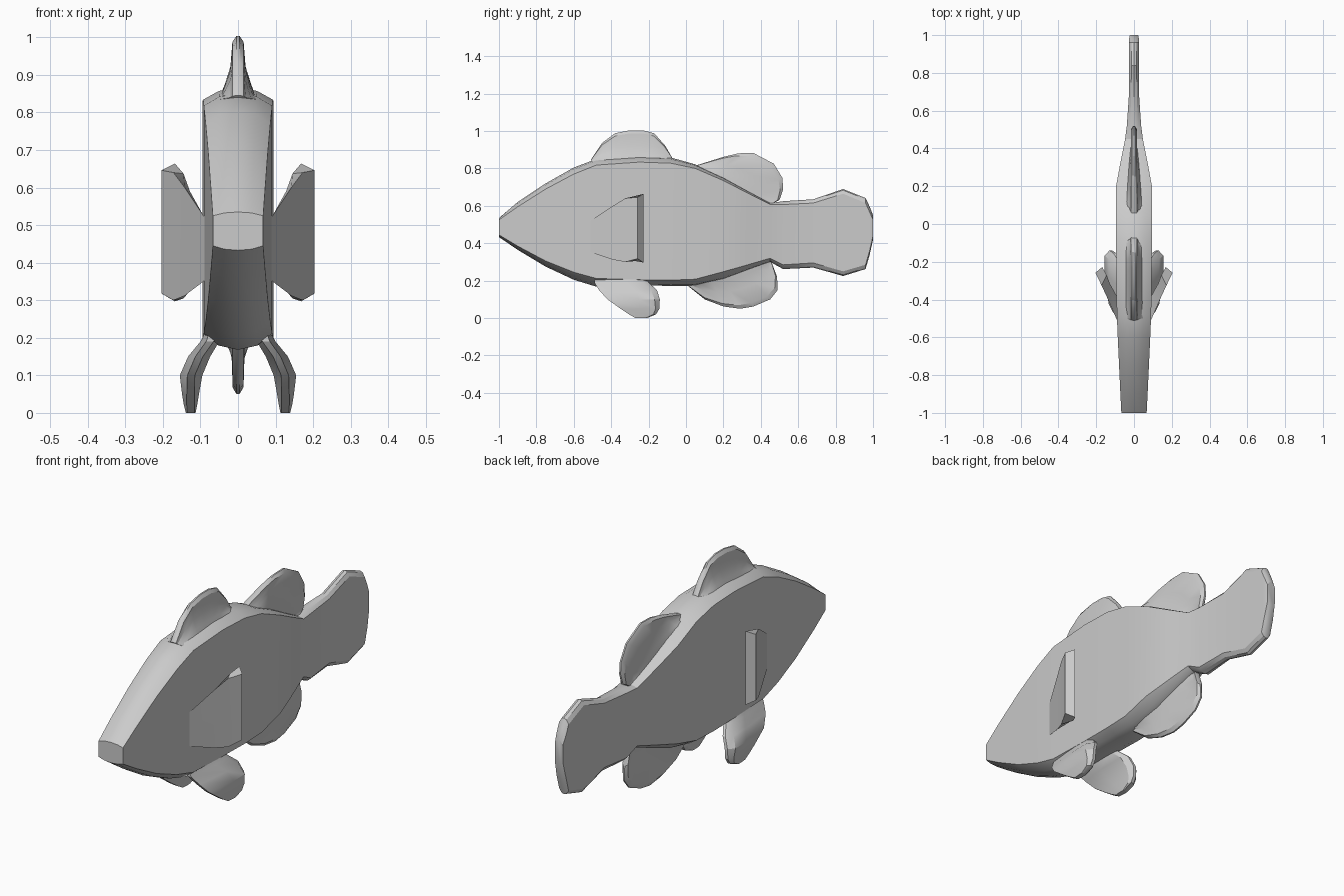
import bpy, bmesh


def loft(name, rings):
    """Skin closed rings of equal length, cap both ends."""
    bm = bmesh.new()
    loops = [[bm.verts.new(p) for p in ring] for ring in rings]
    n = len(loops[0])
    for a, b in zip(loops, loops[1:]):
        for i in range(n):
            j = (i + 1) % n
            bm.faces.new((a[i], a[j], b[j], b[i]))
    bm.faces.new(loops[0])
    bm.faces.new(loops[-1])
    bmesh.ops.remove_doubles(bm, verts=bm.verts, dist=0.0005)
    bmesh.ops.recalc_face_normals(bm, faces=bm.faces)
    me = bpy.data.meshes.new(name)
    bm.to_mesh(me)
    bm.free()
    ob = bpy.data.objects.new(name, me)
    bpy.context.collection.objects.link(ob)
    bpy.context.view_layer.objects.active = ob
    bpy.ops.object.select_all(action='DESELECT')
    ob.select_set(True)
    bpy.ops.object.shade_smooth_by_angle(angle=0.5)
    return ob


# Body and tail: y, half width, top edge, top ridge, bottom edge, keel
stations = [
    (-1.00, .067, .525, .535, .445, .433),
    (-0.90, .072, .595, .620, .385, .365),
    (-0.75, .079, .690, .720, .305, .275),
    (-0.60, .086, .770, .805, .245, .205),
    (-0.48, .091, .818, .850, .212, .168),
    (-0.25, .093, .834, .865, .205, .175),
    (-0.08, .095, .828, .858, .203, .172),
    (0.05, .095, .800, .822, .208, .172),
    (0.20, .095, .735, .752, .248, .205),
    (0.33, .071, .668, .680, .285, .255),
    (0.45, .047, .608, .615, .320, .300),
    (0.52, .038, .607, .625, .285, .262),
    (0.68, .027, .615, .635, .295, .270),
    (0.84, .026, .665, .690, .250, .225),
    (0.96, .026, .615, .642, .285, .262),
    (0.98, .026, .570, .600, .355, .330),
    (1.00, .022, .525, .550, .440, .420),
]


def body_ring(y, w, te, tr, be, br):
    tm, bm_ = te + .75 * (tr - te), be + .75 * (br - be)
    half = [(w, be), (w, te), (w * .55, tm)]
    pts = half + [(0, tr), (-w * .55, tm), (-w, te), (-w, be), (-w * .55, bm_), (0, br), (w * .55, bm_)]
    return [(x, y, z) for x, z in pts]


loft("fish_body", [body_ring(*s) for s in stations])


# Median fins: flared root, thin blade and a ridged rim
def median_fin(name, rim, a, b, w0, w1):
    rings = []
    n = len(rim) - 1
    for i, (ry, rz) in enumerate(rim):
        t = i / n
        by, bz = a[0] + (b[0] - a[0]) * t, a[1] + (b[1] - a[1]) * t
        w = w0 + (w1 - w0) * t
        prof = [(0, w), (.22, w * .72), (.5, w * .42), (.9, min(w, .015)), (1, .004)]
        side = [(x, by + (ry - by) * f, bz + (rz - bz) * f) for f, x in prof]
        rings.append(side + [(-x, y, z) for x, y, z in reversed(side)])
    loft(name, rings)


median_fin("front_dorsal_fin",
           [(-.51, .845), (-.45, .935), (-.38, .988), (-.30, 1.004), (-.23, 1.004),
            (-.17, .988), (-.11, .92), (-.07, .85)], (-.50, .835), (-.07, .845), .048, .048)
median_fin("rear_dorsal_fin",
           [(.05, .815), (.20, .862), (.28, .881), (.36, .883), (.47, .825),
            (.515, .75), (.52, .69), (.50, .632), (.45, .605)], (.06, .80), (.45, .60), .05, .016)
median_fin("anal_fin",
           [(.01, .172), (.10, .10), (.20, .062), (.29, .05), (.36, .062),
            (.45, .10), (.49, .15), (.487, .22), (.455, .305)], (.02, .19), (.45, .315), .045, .016)

for s, side in ((1, "left"), (-1, "right")):
    # Pectoral fin: wedge plate, outer (x, y, z0, z1) then inner (x, y, z0, z1)
    pect = [
        ((.080, -.530, .37, .51), (.080, -.400, .37, .51)),
        ((.092, -.505, .35, .525), (.095, -.375, .365, .525)),
        ((.142, -.390, .312, .600), (.128, -.315, .325, .590)),
        ((.172, -.325, .300, .640), (.145, -.270, .305, .637)),
        ((.204, -.258, .318, .646), (.168, -.228, .297, .664)),
    ]
    loft(side + "_pectoral_fin",
         [[(s * o[0], o[1], o[2]), (s * o[0], o[1], o[3]),
           (s * i[0], i[1], i[3]), (s * i[0], i[1], i[2])] for o, i in pect])

    # Pelvic fin: z, front y, back y, inner x, outer x
    pelv = [
        (.23, -.49, -.22, .040, .080),
        (.19, -.49, -.20, .050, .100),
        (.15, -.465, -.155, .074, .133),
        (.10, -.42, -.140, .095, .155),
        (.05, -.35, -.142, .104, .149),
        (.02, -.305, -.160, .109, .144),
        (.00, -.27, -.210, .113, .139),
    ]
    rings = []
    for z, f, b, xi, xo in pelv:
        m, d = (xi + xo) / 2, b - f
        rings.append([(s * x, y, z) for x, y in (
            (m - .01, f), (m + .01, f), (xo, f + d * .6), (xo, b - d * .1),
            (m + .005, b), (m - .01, b), (xi, b - d * .1), (xi, f + d * .4))])
    loft(side + "_pelvic_fin", rings)
